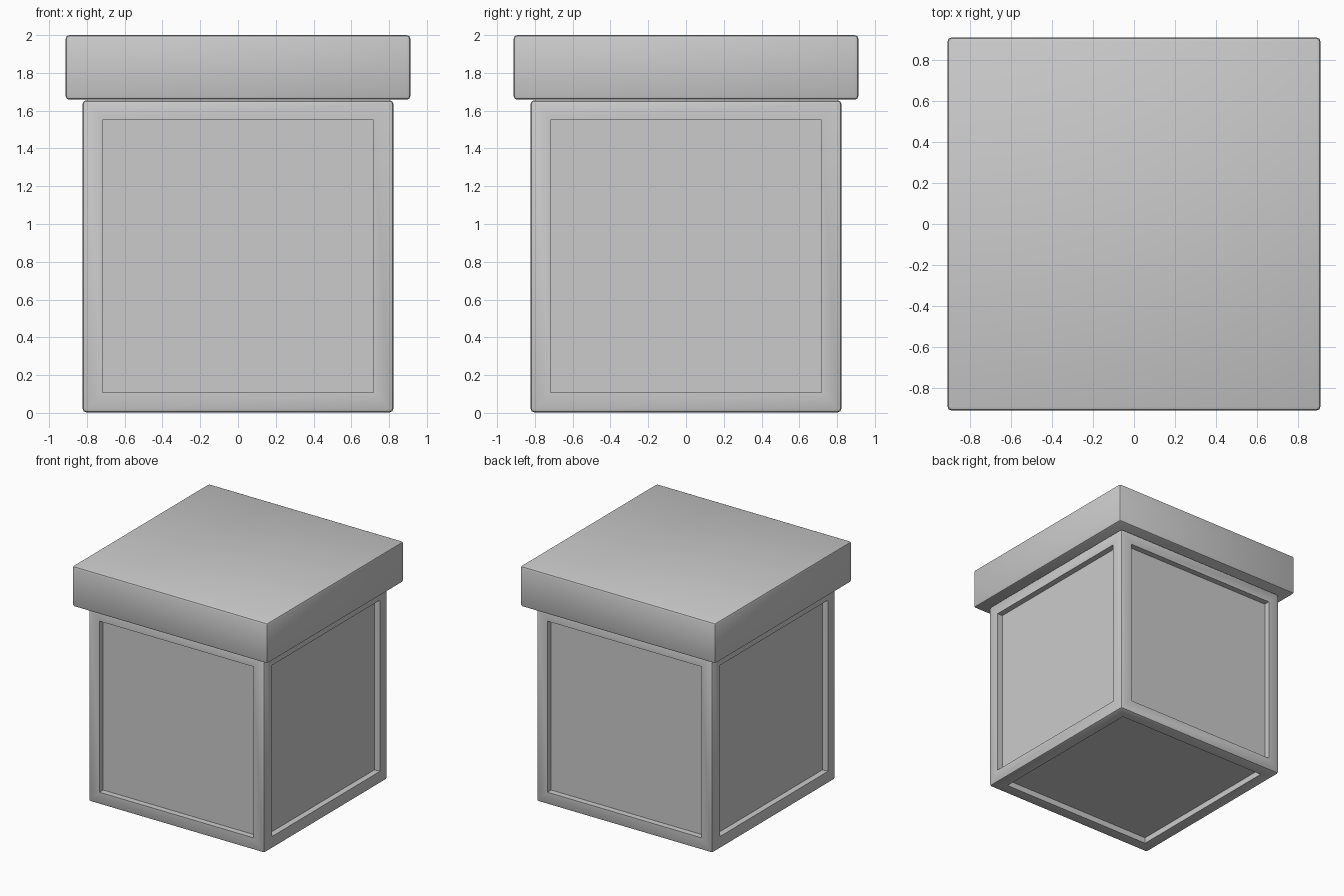
import bpy, bmesh

if "Cube" in bpy.data.objects:
    bpy.data.objects.remove(bpy.data.objects["Cube"])

BEVEL = 0.018


def rounded_box(name, size, z_mid, frame=0.0, depth=0.0):
    """Box with softened edges and, optionally, a recessed panel in each face."""
    bm = bmesh.new()
    bmesh.ops.create_cube(bm, size=1)
    bmesh.ops.scale(bm, vec=size, verts=bm.verts)
    bmesh.ops.bevel(bm, geom=bm.edges[:], offset=BEVEL, segments=2,
                    profile=0.5, affect='EDGES')
    if frame:
        sides = sorted(bm.faces, key=lambda f: f.calc_area())[-6:]
        bmesh.ops.inset_individual(bm, faces=sides, thickness=frame - BEVEL,
                                   use_even_offset=True)
        # straight-walled recess
        for side in sides:
            normal = side.normal.copy()
            panel = bmesh.ops.extrude_discrete_faces(bm, faces=[side])["faces"][0]
            bmesh.ops.translate(bm, vec=-normal * depth, verts=panel.verts)
    bmesh.ops.recalc_face_normals(bm, faces=bm.faces)
    mesh = bpy.data.meshes.new(name)
    bm.to_mesh(mesh)
    bm.free()
    obj = bpy.data.objects.new(name, mesh)
    obj.location.z = z_mid
    bpy.context.collection.objects.link(obj)
    bpy.ops.object.select_all(action='DESELECT')
    obj.select_set(True)
    bpy.context.view_layer.objects.active = obj
    bpy.ops.object.shade_smooth_by_angle()
    return obj


# Crate body with recessed panels
rounded_box("box_body", (1.644, 1.644, 1.652), 0.829, frame=0.104, depth=0.05)

# Overhanging lid
rounded_box("box_lid", (1.824, 1.824, 0.342), 1.829)
